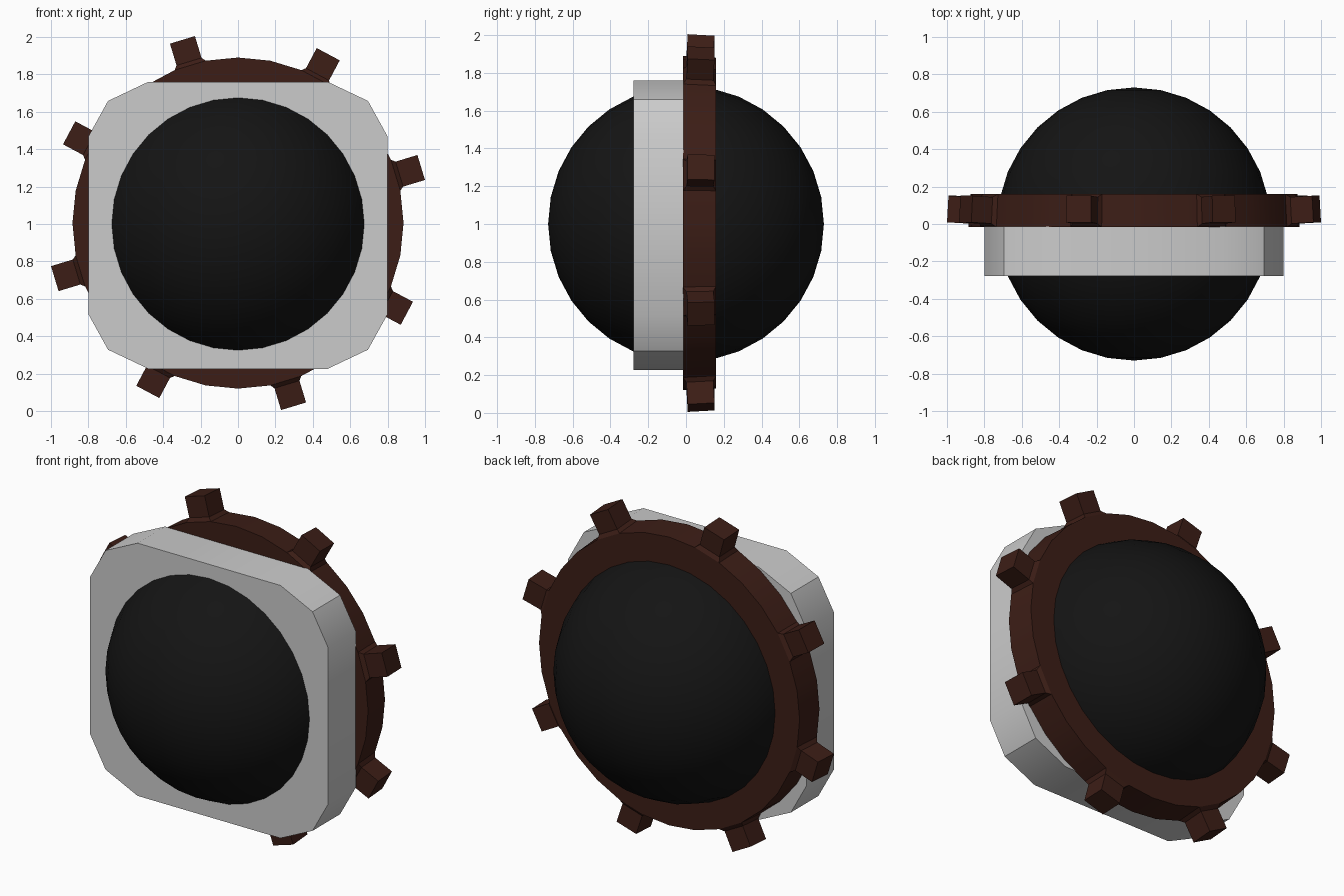
import bpy, bmesh, math
from mathutils import Matrix

if "Cube" in bpy.data.objects:
    bpy.data.objects.remove(bpy.data.objects["Cube"])


def material(name, rgb):
    m = bpy.data.materials.new(name)
    m.diffuse_color = (*rgb, 1)
    m.use_nodes = True
    m.node_tree.nodes["Principled BSDF"].inputs["Base Color"].default_value = m.diffuse_color
    return m


def finish(name, bm, angle=None, mat=None):
    bmesh.ops.recalc_face_normals(bm, faces=bm.faces)
    me = bpy.data.meshes.new(name)
    bm.to_mesh(me)
    bm.free()
    ob = bpy.data.objects.new(name, me)
    bpy.context.collection.objects.link(ob)
    if mat:
        me.materials.append(mat)
    if angle:
        bpy.ops.object.select_all(action='DESELECT')
        ob.select_set(True)
        bpy.context.view_layer.objects.active = ob
        bpy.ops.object.shade_smooth_by_angle(angle=math.radians(angle))
    return ob


black = material("black", (0.007, 0.007, 0.007))
brown = material("dark_brown", (0.045, 0.0125, 0.008))

# Central ball, poles along y
bm = bmesh.new()
bmesh.ops.create_uvsphere(
    bm, u_segments=32, v_segments=16, radius=0.73,
    matrix=Matrix.Translation((0, 0, 1)) @ Matrix.Rotation(math.pi / 2, 4, 'X'))
finish("ball", bm, 30, black)

# Front plate: square with two-step chamfered corners
corner = [(0.80, 0.475), (0.695, 0.665), (0.48, 0.767)]
outline = []
for sx, sz, step in ((1, 1, 1), (-1, 1, -1), (-1, -1, 1), (1, -1, -1)):
    outline += [(sx * x, sz * z + 0.993) for x, z in corner[::step]]
bm = bmesh.new()
face = bm.faces.new([bm.verts.new((x, -0.278, z)) for x, z in outline])
ext = bmesh.ops.extrude_face_region(bm, geom=[face], use_keep_orig=True)
bmesh.ops.translate(bm, vec=(0, 0.265, 0),
                    verts=[g for g in ext["geom"] if isinstance(g, bmesh.types.BMVert)])
finish("front_plate", bm, 30)

# Gear ring: slightly tapered band of 32 sides around the ball
N = 32
profile = [(0.66, -0.016), (0.885, -0.016), (0.875, 0.16), (0.66, 0.16)]
bm = bmesh.new()
loops = []
for i in range(N):
    a = 2 * math.pi * i / N
    loops.append([bm.verts.new((r * math.cos(a), y, 1.005 + r * math.sin(a)))
                  for r, y in profile])
outer = []
for i in range(N):
    p, q = loops[i], loops[(i + 1) % N]
    for j in range(4):
        k = (j + 1) % 4
        f = bm.faces.new((p[j], p[k], q[k], q[j]))
        if j == 1:
            outer.append(f)
bmesh.ops.recalc_face_normals(bm, faces=bm.faces)

# Teeth: every fourth outer face is inset, raised and extruded
teeth = outer[1::4]
bmesh.ops.inset_individual(bm, faces=teeth, thickness=0.024, depth=0.022)
for f in bmesh.ops.extrude_discrete_faces(bm, faces=teeth)["faces"]:
    f.normal_update()
    bmesh.ops.translate(bm, vec=f.normal * 0.122, verts=f.verts)
finish("gear_ring", bm, 30, brown)
